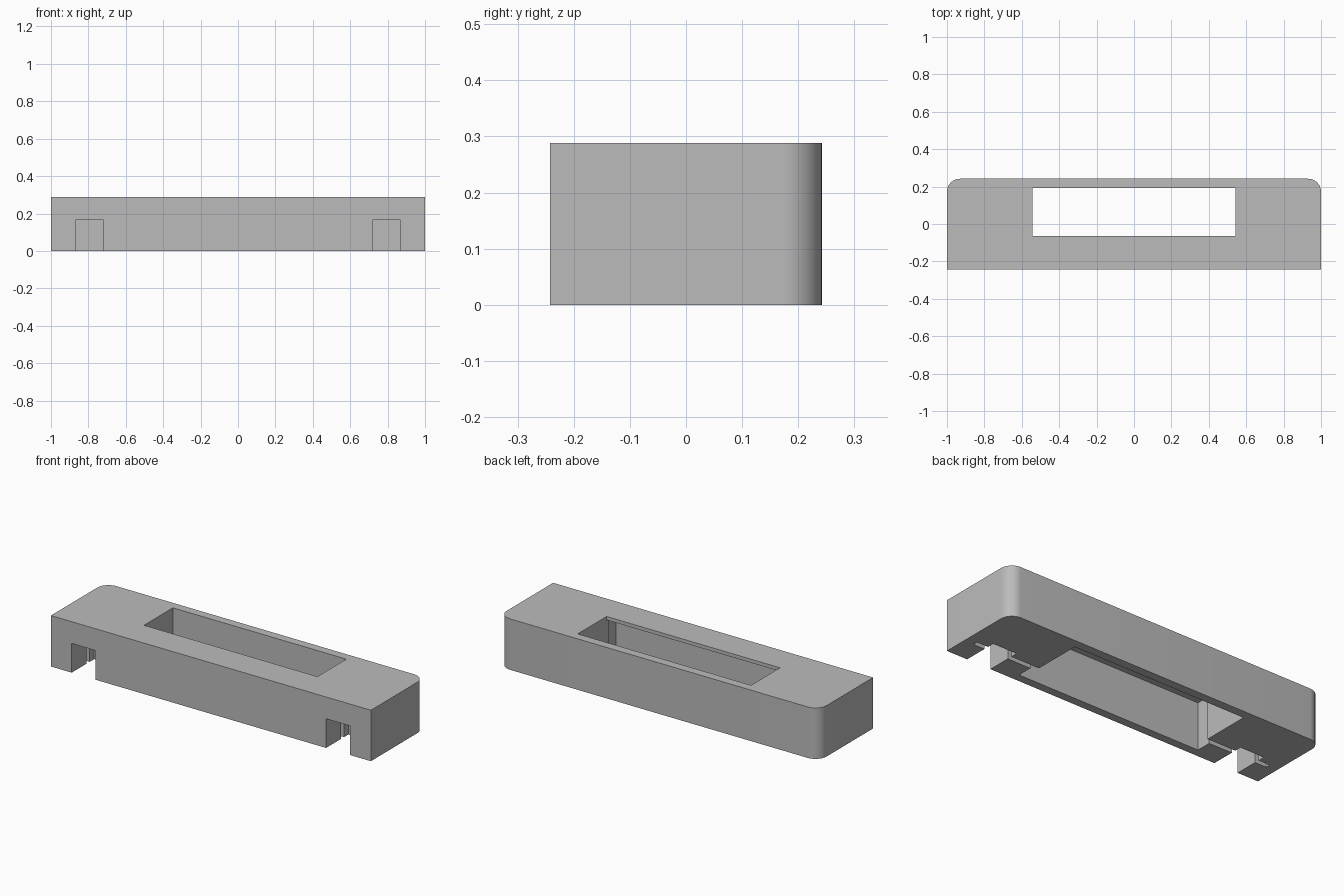
import bpy, bmesh, math
from mathutils import Vector

scene_cube = bpy.data.objects.get("Cube")
if scene_cube:
    bpy.data.objects.remove(scene_cube, do_unlink=True)

HEIGHT, HALF_DEPTH = 0.288, 0.242

grey = bpy.data.materials.new("plain_grey")
grey.use_nodes = True
grey.diffuse_color = (0.5, 0.5, 0.5, 1)
grey.node_tree.nodes["Principled BSDF"].inputs["Base Color"].default_value = (0.5, 0.5, 0.5, 1)


def box(name, x, y, z, corner_radius=0):
    """Box from (min, max) ranges; optionally rounds the two rear upright corners."""
    bm = bmesh.new()
    bmesh.ops.create_cube(bm, size=1)
    for v in bm.verts:
        v.co = Vector([r[0] if c < 0 else r[1] for c, r in zip(v.co, (x, y, z))])
    if corner_radius:
        edges = [e for e in bm.edges if all(v.co.y > 0 for v in e.verts)
                 and abs(e.verts[0].co.z - e.verts[1].co.z) > 0.1]
        bmesh.ops.bevel(bm, geom=edges, offset=corner_radius, segments=12,
                        profile=0.5, affect='EDGES')
    mesh = bpy.data.meshes.new(name)
    bm.to_mesh(mesh)
    bm.free()
    mesh.materials.append(grey)
    obj = bpy.data.objects.new(name, mesh)
    bpy.context.collection.objects.link(obj)
    return obj


def cut(target, x, y, z):
    """Subtract a box from the target and drop the cutter."""
    cutter = box("cutter", x, y, z)
    cutter.hide_render = True
    mod = target.modifiers.new("cut", 'BOOLEAN')
    mod.operation, mod.solver, mod.object = 'DIFFERENCE', 'EXACT', cutter
    bpy.ops.object.select_all(action='DESELECT')
    bpy.context.view_layer.objects.active = target
    target.select_set(True)
    bpy.ops.object.modifier_apply(modifier=mod.name)
    bpy.data.objects.remove(cutter, do_unlink=True)


# Main body with rounded rear corners
housing = box("housing", (-1, 1), (-HALF_DEPTH, HALF_DEPTH), (0, HEIGHT), 0.07)

# Window right through the body
cut(housing, (-0.542, 0.542), (-0.065, 0.193), (-0.1, 0.4))

# Pocket in front of the window, under the thin top plate
cut(housing, (-0.542, 0.542), (-0.195, 0), (-0.1, 0.268))
cut(housing, (-0.575, 0.575), (-0.195, -0.082), (-0.1, 0.268))

# Front slots, each crossed by a narrow channel that runs into the pocket
for side in (-1, 1):
    cut(housing, sorted((side * 0.72, side * 0.87)), (-0.3, -0.042), (-0.1, 0.165))
    cut(housing, sorted((side * 0.55, side * 0.94)), (-0.109, -0.082), (-0.1, 0.165))

bpy.ops.object.shade_smooth_by_angle(angle=math.radians(30))
